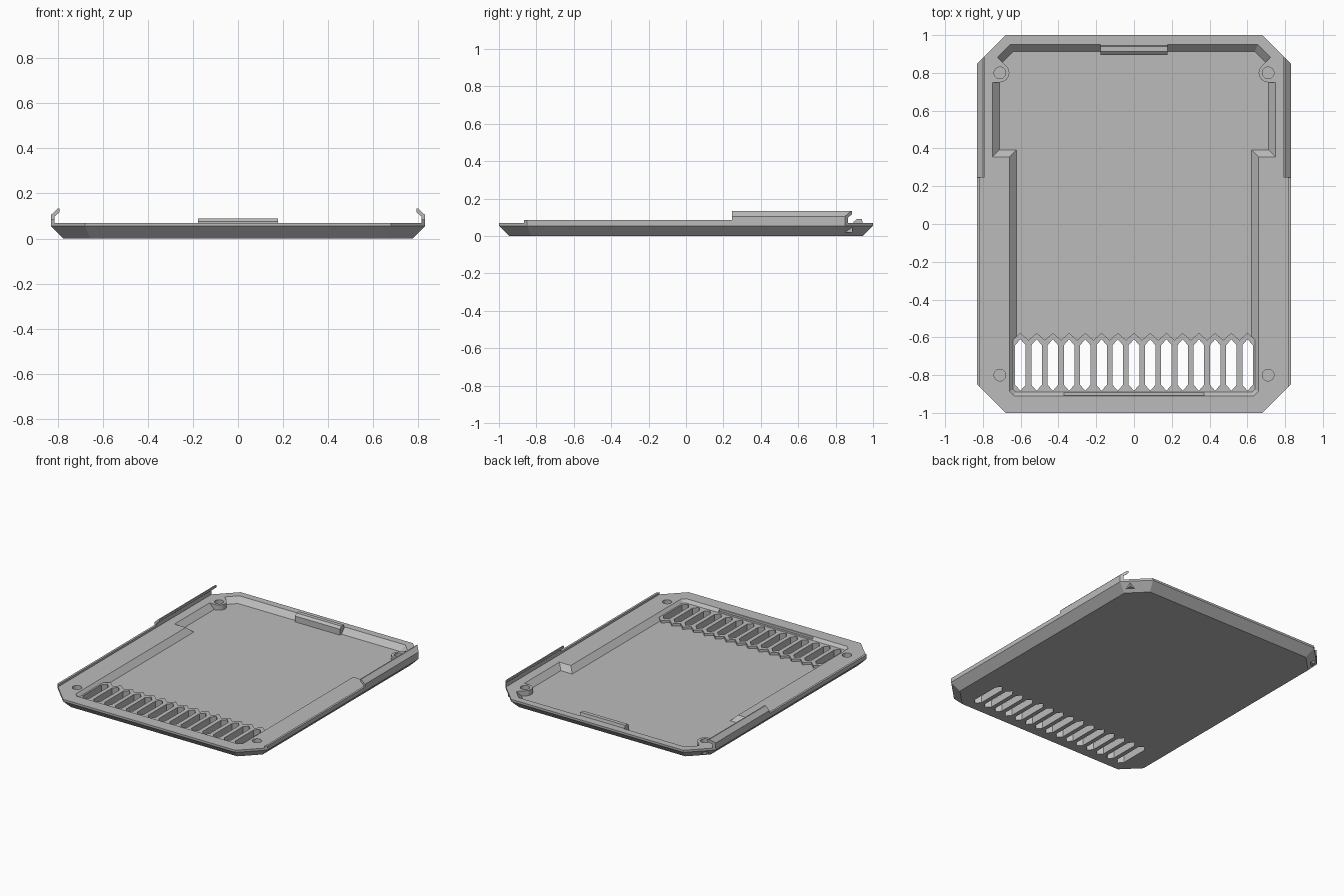
import bpy, bmesh
from math import cos, sin, radians
from mathutils import Vector

cube = bpy.data.objects.get("Cube")
if cube:
    bpy.data.objects.remove(cube, do_unlink=True)

grey = bpy.data.materials.new("matte grey")
grey.use_nodes = True
COLOR = (0.5, 0.5, 0.5, 1)
grey.diffuse_color = COLOR
grey.node_tree.nodes["Principled BSDF"].inputs["Base Color"].default_value = COLOR


def loft(name, rings):
    """Closed solid through rings of equal point count."""
    bm = bmesh.new()
    loops = [[bm.verts.new(p) for p in ring] for ring in rings]
    n = len(loops[0])
    for a, b in zip(loops, loops[1:]):
        for i in range(n):
            j = (i + 1) % n
            bm.faces.new((a[i], a[j], b[j], b[i]))
    bm.faces.new(loops[0][::-1])
    bm.faces.new(loops[-1])
    bmesh.ops.recalc_face_normals(bm, faces=bm.faces)
    mesh = bpy.data.meshes.new(name)
    bm.to_mesh(mesh)
    bm.free()
    mesh.materials.append(grey)
    obj = bpy.data.objects.new(name, mesh)
    bpy.context.collection.objects.link(obj)
    return obj


def at(points, z):
    return [(x, y, z) for x, y in points]


def prism(name, points, z0, z1):
    return loft(name, [at(points, z0), at(points, z1)])


def rect(x0, x1, y0, y1):
    return [(x0, y0), (x1, y0), (x1, y1), (x0, y1)]


def arc(cx, cy, r, a0, a1, steps):
    angles = [radians(a0 + (a1 - a0) * i / steps) for i in range(steps + 1)]
    return [(cx + r * cos(a), cy + r * sin(a)) for a in angles]


def inset(points, d):
    """Move every edge of a counter-clockwise outline inward by d."""
    out = []
    for i, p in enumerate(points):
        p, prev, nxt = Vector(p), Vector(points[i - 1]), Vector(points[(i + 1) % len(points)])
        e1, e2 = (p - prev).normalized(), (nxt - p).normalized()
        n1, n2 = Vector((-e1.y, e1.x)), Vector((-e2.y, e2.x))
        out.append(tuple(p + (n1 + n2) * d / (1 + n1.dot(n2))))
    return out


def mirrored(half):
    return half + [(-x, y) for x, y in reversed(half)]


def combine(obj, other, operation):
    mod = obj.modifiers.new("combine", 'BOOLEAN')
    mod.operation, mod.object, mod.solver = operation, other, 'EXACT'
    bpy.context.view_layer.objects.active = obj
    bpy.ops.object.modifier_apply(modifier=mod.name)
    bpy.data.objects.remove(other, do_unlink=True)


RIM, FLOOR, GRILLE, BEVEL = 0.07, 0.033, 0.05, 0.055

# Tray body with bevelled underside
outline = mirrored([(0.68, -1), (0.83, -0.85), (0.83, 0.85), (0.68, 1)])
tray = loft("tray", [at(inset(outline, BEVEL), 0), at(outline, BEVEL), at(outline, RIM)])

# Cavity with sloping walls and wider rear pockets
cavity = mirrored([(0.635, -0.91), (0.66, -0.885), (0.66, 0.355), (0.75, 0.355),
                   (0.75, 0.855), (0.655, 0.95)])
depth = RIM - FLOOR
combine(tray, loft("cavity_cutter", [at(inset(cavity, depth), FLOOR), at(cavity, RIM),
                                     at(cavity, 0.2)]), 'DIFFERENCE')

# Raised vent grille with a zigzag rear edge
COUNT, PITCH = 15, 0.0859
centres = [(i - (COUNT - 1) / 2) * PITCH for i in range(COUNT)]
zigzag = []
for cx in reversed(centres):
    zigzag += [(cx + PITCH / 2, -0.615), (cx, -0.577)]
zigzag.append((centres[0] - PITCH / 2, -0.615))
plate = [(-0.69, -0.615), (-0.69, -0.93), (0.69, -0.93), (0.69, -0.615)] + zigzag
combine(tray, prism("grille_plate", plate, 0.015, GRILLE), 'UNION')

# Pointed vent slots
for cx in centres:
    w, tip = 0.028, 0.032
    slot = [(cx, -0.883), (cx + w, -0.883 + tip), (cx + w, -0.61 - tip),
            (cx, -0.61), (cx - w, -0.61 - tip), (cx - w, -0.883 + tip)]
    combine(tray, prism("slot_cutter", slot, -0.1, 0.2), 'DIFFERENCE')

# Notch in the front wall
combine(tray, prism("notch_cutter", rect(-0.37, 0.37, -0.908, -0.885), GRILLE + 0.002, 0.2),
        'DIFFERENCE')

# Rear screw bosses, then blind screw holes in all corners
for side in (-1, 1):
    boss = [(0.78, 0.89), (0.78, 0.75)] + arc(0.71, 0.80, 0.05, 270, 135, 12) + [(0.73, 0.89)]
    boss = [(side * x, y) for x, y in boss]
    combine(tray, prism("screw_boss", boss, 0.02, RIM), 'UNION')
    for y in (-0.80, 0.80):
        hole = arc(side * 0.71, y, 0.031, 0, 345, 23)
        combine(tray, prism("hole_cutter", hole, 0.025, 0.2), 'DIFFERENCE')

# Rear latch tab
tab = [(0.955, 0.02), (0.955, 0.07), (0.945, 0.07), (0.94, 0.09),
       (0.912, 0.09), (0.895, 0.075), (0.895, 0.02)]
combine(tray, loft("latch_tab", [[(x, y, z) for y, z in tab] for x in (-0.177, 0.177)]), 'UNION')

# Side rails and hooked rear lips, trimmed to the corner chamfers
rail = [(0.83, 0.07), (0.83, 0.085), (0.815, 0.085), (0.815, 0.07)]
lip = [(0.83, 0.07), (0.83, 0.105), (0.80, 0.133), (0.792, 0.133), (0.792, 0.117),
       (0.815, 0.098), (0.815, 0.07)]
for side, label in ((1, "left"), (-1, "right")):
    for name, profile, y0, y1 in (("rail", rail, -0.95, 0.245), ("lip", lip, 0.245, 0.95)):
        part = loft(f"{label}_{name}", [[(side * x, y, z) for x, z in profile] for y in (y0, y1)])
        combine(part, prism("trim", inset(outline, -0.0001), 0, 0.3), 'INTERSECT')
